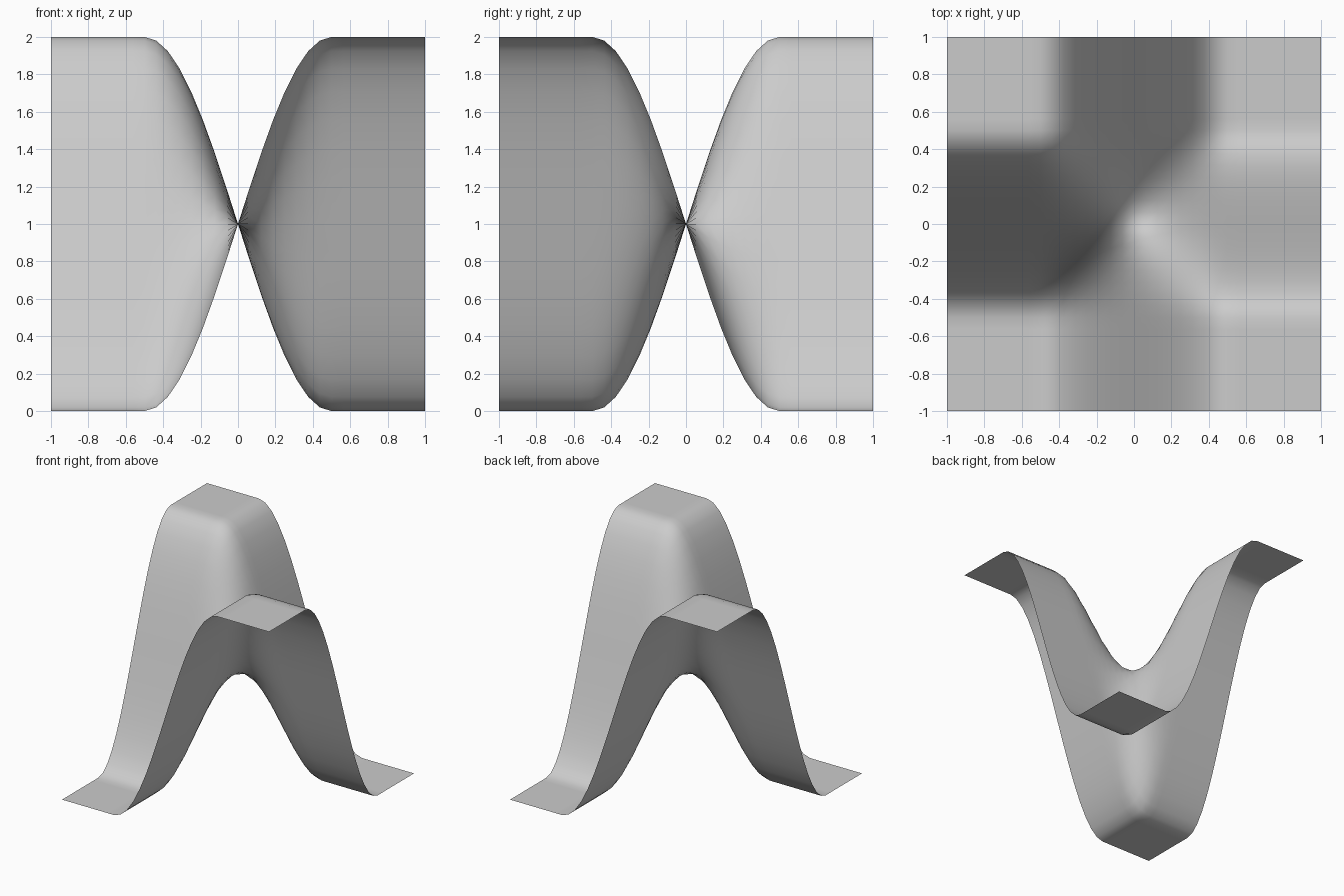
import bpy
import math

if "Cube" in bpy.data.objects:
    bpy.data.objects.remove(bpy.data.objects["Cube"])

N = 32  # grid divisions per side


def ease(t):
    """Sine ramp that levels off at +-0.5."""
    return math.sin(math.pi * max(-0.5, min(0.5, t)))


# Single-sheet saddle: two raised and two lowered flat corners
bpy.ops.mesh.primitive_grid_add(x_subdivisions=N, y_subdivisions=N, size=2)
sheet = bpy.context.object
sheet.name = "saddle_sheet"
for v in sheet.data.vertices:
    v.co.z = 1 - ease(v.co.x) * ease(v.co.y)

# Smooth shading over the whole sheet
for p in sheet.data.polygons:
    p.use_smooth = True
